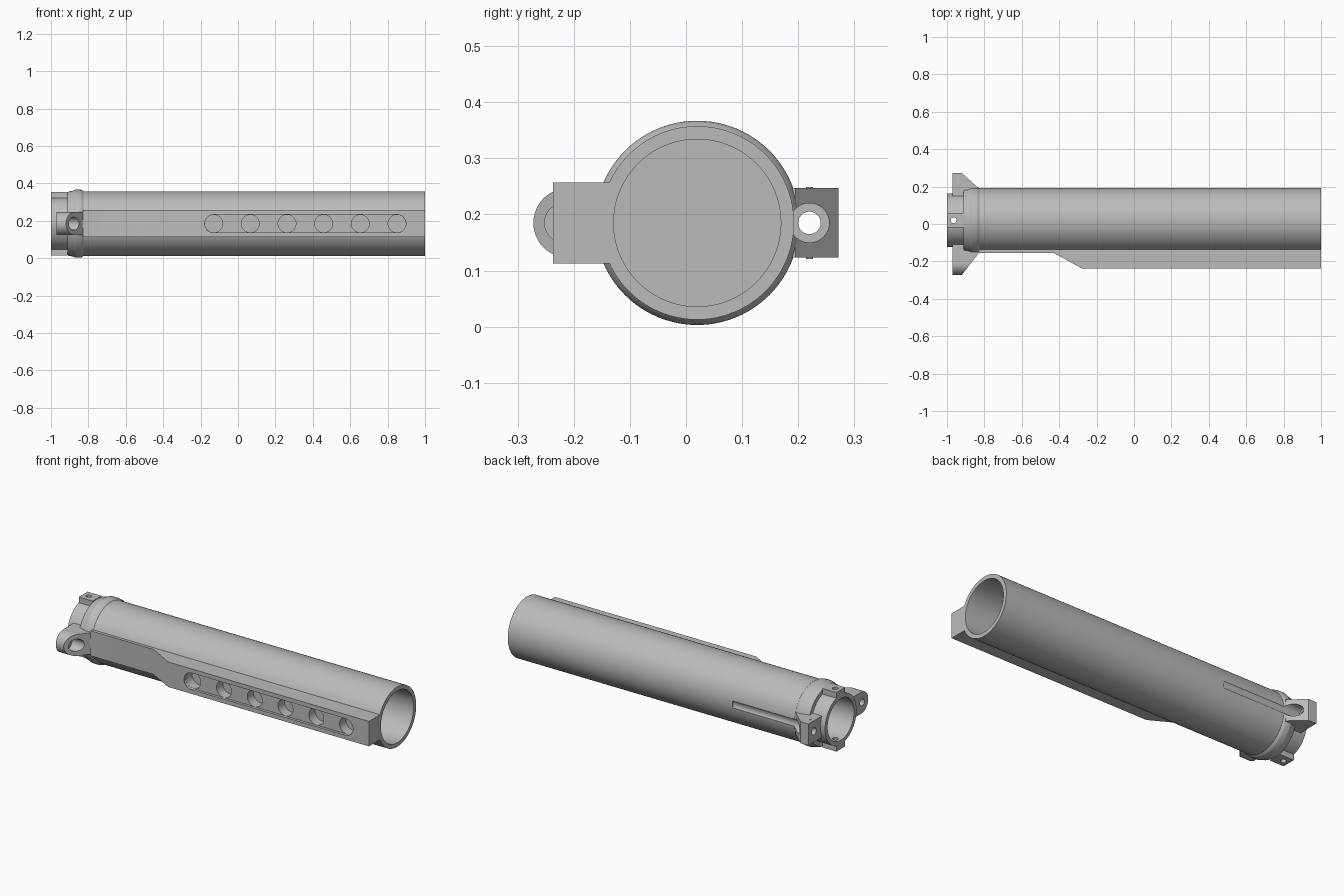
import bpy, bmesh
from math import sin, cos, pi, radians
from mathutils import Vector, Matrix

if "Cube" in bpy.data.objects:
    bpy.data.objects.remove(bpy.data.objects["Cube"])

CY, CZ = 0.02, 0.185        # tube axis

metal = bpy.data.materials.new("grey metal")
metal.use_nodes = True
metal.diffuse_color = (0.5, 0.5, 0.5, 1)
metal.node_tree.nodes["Principled BSDF"].inputs["Base Color"].default_value = (0.5, 0.5, 0.5, 1)


def finish(name, bm):
    bmesh.ops.recalc_face_normals(bm, faces=bm.faces)
    mesh = bpy.data.meshes.new(name)
    bm.to_mesh(mesh)
    bm.free()
    mesh.materials.append(metal)
    ob = bpy.data.objects.new(name, mesh)
    bpy.context.collection.objects.link(ob)
    return ob


def prism(name, pts, axis, a, b):
    """Extrude a 2D outline along an axis from a to b."""
    place = {"x": lambda p, t: (t, p[0], p[1]),
             "y": lambda p, t: (p[0], t, p[1]),
             "z": lambda p, t: (p[0], p[1], t)}[axis]
    bm = bmesh.new()
    low = [bm.verts.new(place(p, a)) for p in pts]
    high = [bm.verts.new(place(p, b)) for p in pts]
    bm.faces.new(low)
    bm.faces.new(high)
    n = len(pts)
    for i in range(n):
        j = (i + 1) % n
        bm.faces.new((low[i], low[j], high[j], high[i]))
    return finish(name, bm)


def arc(u, v, r, start=0, sweep=360, n=48):
    steps = n if sweep == 360 else n + 1
    angles = [radians(start + sweep * i / n) for i in range(steps)]
    return [(u + r * cos(t), v + r * sin(t)) for t in angles]


def rect(u0, u1, v0, v1):
    return [(u0, v0), (u1, v0), (u1, v1), (u0, v1)]


def boolean(ob, cutter, operation="DIFFERENCE"):
    mod = ob.modifiers.new("cut", "BOOLEAN")
    mod.operation, mod.solver, mod.object = operation, "EXACT", cutter
    bpy.context.view_layer.objects.active = ob
    bpy.ops.object.modifier_apply(modifier=mod.name)
    bpy.data.objects.remove(cutter)


def rod(axis, u, v, r, a, b):
    return prism("cutter", arc(u, v, r), axis, a, b)


# Tube with collar, narrow neck and an inner wall between both bores
profile = [(-0.70, 0), (-0.70, 0.149), (1, 0.149), (1, 0.1725),
           (-0.825, 0.1725), (-0.835, 0.180), (-0.845, 0.182), (-0.87, 0.182),
           (-0.88, 0.176), (-0.905, 0.172), (-0.912, 0.167), (-0.912, 0.143),
           (-1, 0.143), (-1, 0.12), (-0.75, 0.12), (-0.75, 0)]
bm = bmesh.new()
ring = [bm.verts.new((x, CY, CZ + r)) for x, r in profile]
edges = [bm.edges.new(pair) for pair in zip(ring, ring[1:])]
bmesh.ops.spin(bm, geom=ring + edges, cent=(0, CY, CZ), axis=(1, 0, 0),
               angle=2 * pi, steps=96)
bmesh.ops.remove_doubles(bm, verts=bm.verts, dist=1e-5)
tube = finish("tube", bm)
boolean(tube, rod("x", 0.22, CZ, 0.035, -0.93, -0.43))      # rear groove
boolean(tube, rod("z", -0.965, CY, 0.015, -0.1, 0.5))       # pin hole
parts = [tube]

# Rail along the front, stepping outward
rail = prism("rail", [(-0.83, -0.131), (-0.83, -0.154), (-0.43, -0.154),
                      (-0.28, -0.237), (1, -0.237), (1, -0.131)],
             "z", 0.113, 0.257)
first, last, hole_r = -0.13, 0.85, 0.048
slot = arc(last, CZ, hole_r, -90, 180, 24) + arc(first, CZ, hole_r, 90, 180, 24)
boolean(rail, prism("cutter", slot, "y", -0.3, -0.222))
for i in range(6):
    x = first + (last - first) * i / 5
    boolean(rail, rod("y", x, CZ, hole_r - 0.0005, -0.3, -0.165))
parts.append(rail)

# Square rear lug
rear_lug = prism("rear_lug", [(-0.97, 0.145), (-0.97, 0.272), (-0.92, 0.272),
                              (-0.835, 0.195), (-0.835, 0.145)],
                 "z", CZ - 0.062, CZ + 0.062)
# Rounded front lug
front_lug = prism("front_lug", [(-0.97, -0.105), (-0.97, -0.28), (-0.92, -0.272),
                                (-0.83, -0.155), (-0.83, -0.105)],
                  "z", CZ - 0.08, CZ + 0.08)
outline = arc(-0.21, CZ, 0.062, 90, 180, 24) + [(-0.05, CZ - 0.062), (-0.05, CZ + 0.062)]
boolean(front_lug, prism("cutter", outline, "x", -1.1, -0.7), "INTERSECT")
for lug, y in ((rear_lug, 0.22), (front_lug, -0.217)):
    boolean(lug, rod("x", y, CZ, 0.035, -0.93, -0.7))       # counterbore
    boolean(lug, rod("x", y, CZ, 0.02, -1.1, -0.7))         # through hole
    parts.append(lug)

# Small pinned lugs above and below the neck, and stubs on the rear lug
for name, side in (("upper", 1), ("lower", -1)):
    lug = prism(name + "_neck_lug", rect(-1, -0.912, CY - 0.04, CY + 0.04),
                "z", *sorted((CZ + side * 0.13, CZ + side * 0.17)))
    boolean(lug, rod("z", -0.965, CY, 0.015, -0.1, 0.5))
    stub = prism(name + "_stub", arc(-0.945, 0.22, 0.006, n=16),
                 "z", *sorted((CZ + side * 0.05, CZ + side * 0.064)))
    parts += [lug, stub]

# Smooth shading with sharp edges kept
bpy.ops.object.select_all(action="DESELECT")
for ob in parts:
    ob.select_set(True)
bpy.context.view_layer.objects.active = tube
bpy.ops.object.shade_smooth_by_angle(angle=radians(30))
